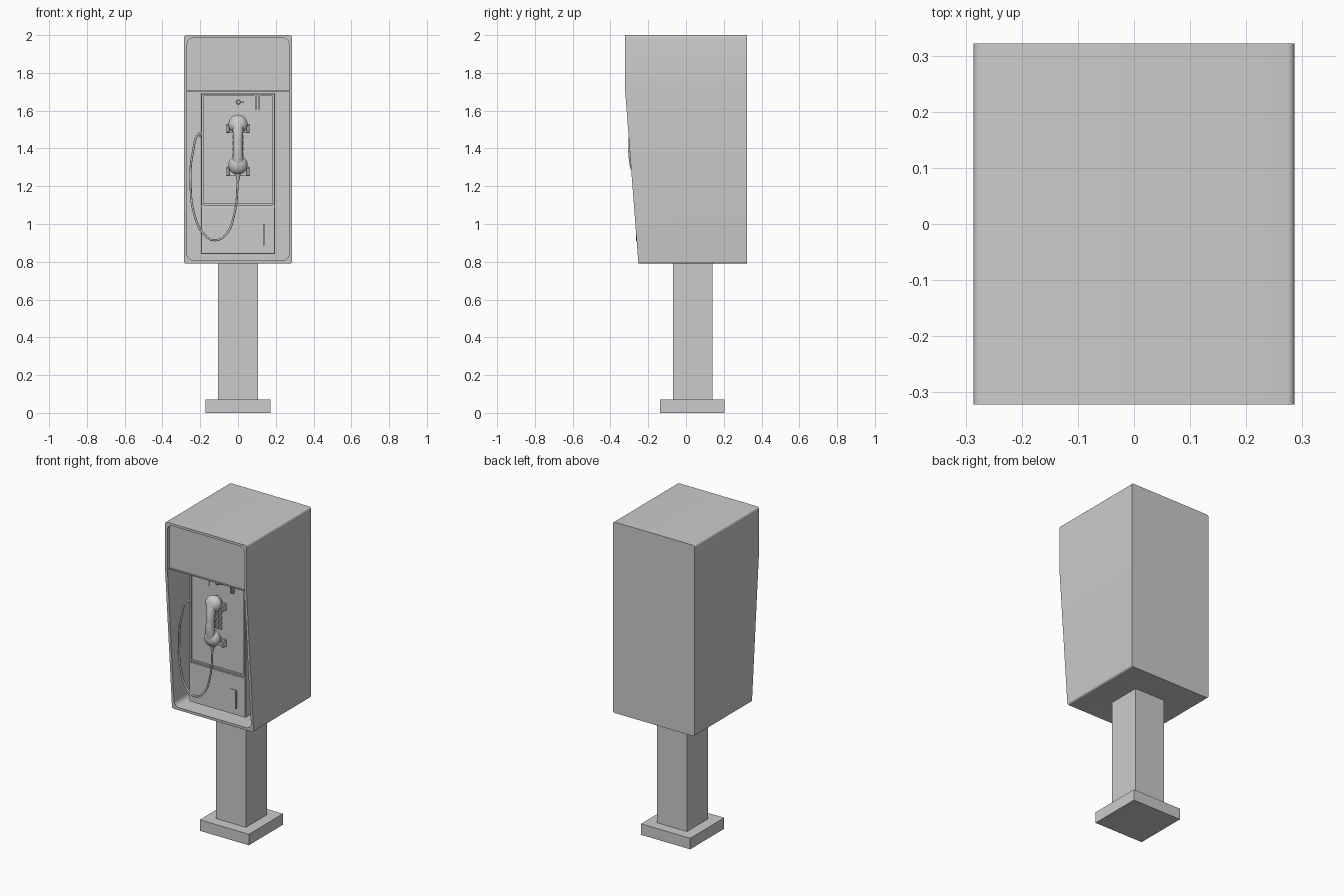
import bpy, bmesh, math
from mathutils import Vector

if "Cube" in bpy.data.objects:
    bpy.data.objects.remove(bpy.data.objects["Cube"])


def finish(name, bm, smooth=False):
    bmesh.ops.recalc_face_normals(bm, faces=bm.faces)
    me = bpy.data.meshes.new(name)
    bm.to_mesh(me)
    bm.free()
    ob = bpy.data.objects.new(name, me)
    bpy.context.collection.objects.link(ob)
    if smooth:
        shade(ob)
    return ob


def shade(ob):
    bpy.ops.object.select_all(action='DESELECT')
    ob.select_set(True)
    bpy.context.view_layer.objects.active = ob
    bpy.ops.object.shade_smooth_by_angle(angle=math.radians(40))


def box(name, x0, x1, y0, y1, z0, z1, bevel=0):
    bm = bmesh.new()
    bmesh.ops.create_cube(bm, size=1)
    for v in bm.verts:
        v.co = ((x0 + x1) / 2 + v.co.x * (x1 - x0),
                (y0 + y1) / 2 + v.co.y * (y1 - y0),
                (z0 + z1) / 2 + v.co.z * (z1 - z0))
    if bevel:
        bmesh.ops.bevel(bm, geom=bm.edges[:], offset=bevel, segments=2,
                        profile=0.5, affect='EDGES')
    return finish(name, bm)


def lathe(name, profile, loc, axis, steps=32):
    """Spin (radius, height) pairs around the given axis."""
    bm = bmesh.new()
    rot = Vector((0, 0, 1)).rotation_difference(Vector(axis))
    rings = []
    for r, h in profile:
        rings.append([bm.verts.new(Vector(loc) + rot @ Vector(
            (r * math.cos(a), r * math.sin(a), h)))
            for a in (2 * math.pi * i / steps for i in range(steps))])
    for a, b in zip(rings, rings[1:]):
        for i in range(steps):
            j = (i + 1) % steps
            bm.faces.new((a[i], a[j], b[j], b[i]))
    bm.faces.new(rings[0])
    bm.faces.new(rings[-1])
    return finish(name, bm, True)


def tube(name, points, radius, scales=None):
    cu = bpy.data.curves.new(name, 'CURVE')
    cu.dimensions = '3D'
    cu.bevel_depth = radius
    cu.bevel_resolution = 6 if radius > 0.01 else 3
    cu.resolution_u = 10
    cu.use_fill_caps = True
    sp = cu.splines.new('BEZIER')
    sp.bezier_points.add(len(points) - 1)
    for i, (bp, p) in enumerate(zip(sp.bezier_points, points)):
        bp.co = p
        bp.handle_left_type = bp.handle_right_type = 'AUTO'
        bp.radius = scales[i] if scales else 1
    ob = bpy.data.objects.new(name, cu)
    bpy.context.collection.objects.link(ob)
    bpy.ops.object.select_all(action='DESELECT')
    ob.select_set(True)
    bpy.context.view_layer.objects.active = ob
    bpy.ops.object.convert(target='MESH')
    shade(bpy.context.object)


def front_y(z):
    """Front edge of the hood: upright above 1.70, raked back below."""
    return -0.322 + max(0, 1.70 - z) * 0.07 / 0.91


def outline(hw, z0, z1, r, n=5):
    """Rounded rectangle with extra side points at the kink."""
    pts = []
    corners = [(hw - r, z1 - r, 0), (-hw + r, z1 - r, 90),
               (-hw + r, z0 + r, 180), (hw - r, z0 + r, 270)]
    for k, (cx, cz, a0) in enumerate(corners):
        for i in range(n + 1):
            a = math.radians(a0 + 90 * i / n)
            pts.append((cx + r * math.cos(a), cz + r * math.sin(a)))
        if k == 1:
            pts.append((-hw, 1.70))
        if k == 3:
            pts.append((hw, 1.70))
    return pts


# Hollow hood: outer skin, rim, inner skin
outer = outline(0.286, 0.79, 2.0, 0.013)
inner = outline(0.27, 0.807, 1.985, 0.035)
bm = bmesh.new()
rings = [[bm.verts.new((x, 0.322, z)) for x, z in outer],
         [bm.verts.new((x, front_y(z), z)) for x, z in outer],
         [bm.verts.new((x, front_y(z), z)) for x, z in inner],
         [bm.verts.new((x, 0.30, z)) for x, z in inner]]
for a, b in zip(rings, rings[1:]):
    for i in range(len(a)):
        j = (i + 1) % len(a)
        bm.faces.new((a[i], a[j], b[j], b[i]))
bm.faces.new(rings[0])
bm.faces.new(rings[-1])
finish("hood_shell", bm, True)

# Header, with its upper corners following the rounded opening
bm = bmesh.new()
head = [p for p in inner if p[1] >= 1.699]
rings = [[bm.verts.new((x, y, z)) for x, z in head] for y in (-0.302, 0.30)]
for i in range(len(head)):
    j = (i + 1) % len(head)
    bm.faces.new((rings[0][i], rings[0][j], rings[1][j], rings[1][i]))
for r in rings:
    bm.faces.new(r)
finish("header_panel", bm)
box("header_lip", -0.269, 0.269, -0.31, -0.29, 1.70, 1.706)

# Pedestal
box("post", -0.105, 0.105, -0.07, 0.14, 0.07, 0.80)
box("base_plate", -0.172, 0.172, -0.137, 0.204, 0, 0.07)

# Telephone body
Y = -0.20
box("phone_body", -0.195, 0.195, Y, 0.30, 0.84, 1.692)
box("lower_panel", -0.195, 0.195, Y - 0.008, Y, 0.842, 1.09, 0.002)
for s, side in ((-1, "left"), (1, "right")):
    x = s * 0.187
    box("frame_" + side, x - 0.005, x + 0.005, Y - 0.01, Y, 1.10, 1.688)
for z, side in ((1.104, "bottom"), (1.683, "top")):
    box("frame_" + side, -0.182, 0.182, Y - 0.01, Y, z - 0.005, z + 0.005)

# Small fittings on the face
box("instruction_plate", -0.14, -0.06, Y - 0.003, Y, 1.605, 1.67)
for x in (0.095, 0.112):
    box("coin_slot_rail", x - 0.004, x + 0.004, Y - 0.012, Y, 1.605, 1.678)
lathe("lever_pivot", [(0.012, 0), (0.012, 0.012), (0.009, 0.015)],
      (0.002, Y, 1.645), (0, -1, 0), 20)
box("lever_arm", 0.0, 0.033, Y - 0.014, Y - 0.006, 1.641, 1.649)
box("coin_return_flap", 0.095, 0.132, Y - 0.012, Y - 0.006, 0.885, 1.0)
box("coin_return_edge", 0.132, 0.139, Y - 0.02, Y - 0.006, 0.885, 1.0)

# Keypad behind the handset
for row in range(4):
    for col in (-1, 0, 1):
        x, z = col * 0.022, 1.365 + row * 0.032
        box("key", x - 0.008, x + 0.008, Y - 0.012, Y, z - 0.011, z + 0.011, 0.002)

# Cradles
for z, name in ((1.505, "upper_cradle"), (1.277, "lower_cradle")):
    box(name, -0.06, 0.06, Y - 0.012, Y, z - 0.024, z + 0.024, 0.003)
    for s in (-1, 1):
        box(name + "_prong", s * 0.053 - 0.007, s * 0.053 + 0.007,
            Y - 0.035, Y, z - 0.02, z + 0.02, 0.003)

# Handset: two domed cups joined by a bowed grip
dome = [(0.04, -0.03), (0.046, -0.022)]
dome += [(0.051 * math.cos(a), 0.04 * math.sin(a))
         for a in (math.radians(d) for d in range(0, 90, 11))]
lathe("earpiece", dome, (0, -0.245, 1.528), (0, -1, 0.15))
lathe("mouthpiece", dome, (0, -0.258, 1.312), (0, -1, -0.15))
tube("handset_grip", [(0, -0.25, 1.54), (0, -0.272, 1.48), (0, -0.279, 1.42),
                      (0, -0.277, 1.36), (0, -0.262, 1.30)],
     0.026, [1.25, 1.05, 0.97, 1.05, 1.25])
lathe("cord_sleeve", [(0.018, 0), (0.012, 0.02), (0.007, 0.045)],
      (0, -0.256, 1.275), (0, 0, -1), 16)

# Armoured cord
tube("cord", [(-0.185, -0.205, 1.475), (-0.205, -0.21, 1.475),
              (-0.237, -0.22, 1.39), (-0.251, -0.228, 1.22),
              (-0.228, -0.245, 1.04), (-0.175, -0.255, 0.94),
              (-0.12, -0.26, 0.914), (-0.06, -0.258, 0.95),
              (-0.018, -0.255, 1.06), (0, -0.255, 1.24)], 0.0055)
lathe("cord_socket", [(0.013, 0), (0.013, 0.012), (0.008, 0.02)],
      (-0.19, -0.195, 1.475), (-1, 0, 0), 16)
